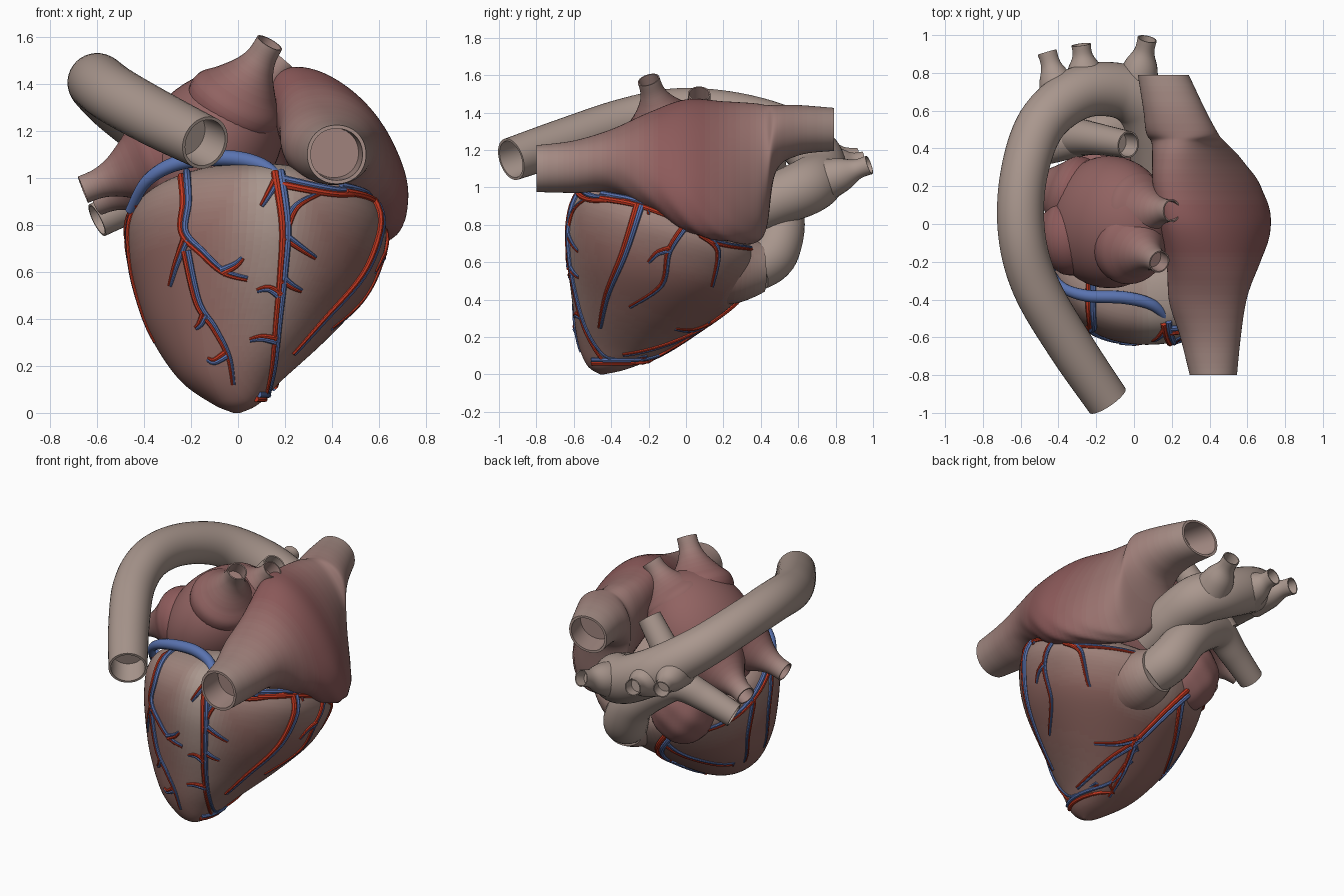
import bpy, bmesh, math
from mathutils import Vector as V
from mathutils.bvhtree import BVHTree

if "Cube" in bpy.data.objects:
    bpy.data.objects.remove(bpy.data.objects["Cube"])


def material(name, r, g, b):
    m = bpy.data.materials.new(name)
    m.diffuse_color = (r, g, b, 1)
    m.use_nodes = True
    m.node_tree.nodes["Principled BSDF"].inputs["Base Color"].default_value = m.diffuse_color
    return m


PALE, DARK, PINK = (.41, .32, .28), (.27, .13, .115), (.27, .105, .105)
VESSEL = material("vessel", .40, .31, .27)
RED = material("artery_red", .55, .04, .015)
BLUE = material("vein_blue", .10, .17, .43)


def ramp(name, a, b, n=24):
    return [material("%s_%d" % (name, i), *(p + (q - p) * i / (n - 1) for p, q in zip(a, b)))
            for i in range(n)]


MUSCLE, ATRIUM = ramp("muscle", DARK, PALE), ramp("atrium", PINK, PALE)


def spline(keys, n):
    """Catmull-Rom through tuples of any length, n steps per span."""
    k = [keys[0]] + list(keys) + [keys[-1]]
    out = []
    for i in range(1, len(k) - 2):
        for j in range(n):
            t = j / n
            out.append([.5 * (2 * b + (c - a) * t + (2 * a - 5 * b + 4 * c - d) * t * t
                        + (3 * b - a - 3 * c + d) * t ** 3)
                        for a, b, c, d in zip(*k[i - 1:i + 3])])
    return out + [list(keys[-1])]


def mean(ring):
    return sum(ring, V()) / len(ring)


def lip(rings):
    """Turn the last ring inward so the end reads as an open pipe."""
    c = mean(rings[-1])
    d = (mean(rings[-2]) - c).normalized()
    r = sum((p - c).length for p in rings[-1]) / len(rings[-1])
    return rings + [[c + (p - c) * .88 for p in rings[-1]],
                    [c + (p - c) * .84 + d * r * 1.3 for p in rings[-1]]]


def loft(name, rings, mats, open_start=False, open_end=False, paleness=None):
    if open_end:
        rings = lip(rings)
    if open_start:
        rings = lip(rings[::-1])[::-1]
    bm = bmesh.new()
    vs = [[bm.verts.new(p) for p in ring] for ring in rings]
    n = len(vs[0])
    for a, b in zip(vs, vs[1:]):
        for i in range(n):
            bm.faces.new((a[i], a[(i + 1) % n], b[(i + 1) % n], b[i]))
    bm.faces.new(vs[0])
    bm.faces.new(vs[-1])
    bmesh.ops.remove_doubles(bm, verts=bm.verts, dist=.0003)
    bmesh.ops.recalc_face_normals(bm, faces=bm.faces)
    mats = mats if isinstance(mats, list) else [mats]
    if paleness:
        for f in bm.faces:
            t = max(0, min(1, paleness(f.calc_center_median())))
            f.material_index = round(t * (len(mats) - 1))
    me = bpy.data.meshes.new(name)
    bm.to_mesh(me)
    bm.free()
    for m in mats:
        me.materials.append(m)
    ob = bpy.data.objects.new(name, me)
    bpy.context.collection.objects.link(ob)
    return ob


def tube(name, keys, mat, sides=28, steps=8, open_start=False, open_end=True, paleness=None):
    """Keys are (x, y, z, radius)."""
    pts = spline(keys, steps)
    ps = [V(p[:3]) for p in pts]
    rings, nrm = [], None
    for i, p in enumerate(ps):
        t = (ps[min(i + 1, len(ps) - 1)] - ps[max(i - 1, 0)]).normalized()
        nrm = t.orthogonal() if nrm is None else nrm - t * nrm.dot(t)
        nrm.normalize()
        b = t.cross(nrm)
        rings.append([p + (nrm * math.cos(a) + b * math.sin(a)) * pts[i][3] for a in angles(sides)])
    return loft(name, rings, mat, open_start, open_end, paleness)


def sup(c, n):
    return math.copysign(abs(c) ** (2 / n), c)


def angles(n):
    return [math.tau * k / n for k in range(n)]


# Ventricles: tilted rings from (front y, front z, back y, back z, left x, right x)
stations = [(-.46, 0, -.44, 0, -.02, .01), (-.53, .05, -.31, .03, -.11, .09),
            (-.58, .18, -.12, .11, -.25, .19), (-.61, .40, .09, .25, -.37, .38),
            (-.635, .62, .27, .39, -.435, .54), (-.635, .80, .36, .51, -.465, .61),
            (-.59, .95, .39, .62, -.47, .63), (-.49, 1.04, .34, .72, -.41, .56),
            (-.3, 1.06, .2, .82, -.25, .38), (-.1, 1.0, -.05, .97, 0, .05)]
rings = [[V(((l + r) / 2 + (r - l) / 2 * sup(math.cos(a), 2.15),
             (yf + yb) / 2 + (yb - yf) / 2 * sup(math.sin(a), 2.15),
             (zf + zb) / 2 + (zb - zf) / 2 * sup(math.sin(a), 2.15))) for a in angles(120)]
         for yf, zf, yb, zb, l, r in spline(stations, 10)]


def cone_fat(p):
    return 1.1 - (p - V((.17, .42, .56))).length / .3


def fat(p):
    groove = math.exp(-((p.x - .14) / .17) ** 2) * (p.z + .05) * max(0, min(1, -p.y / .3))
    rim = max(0, 1 - (1.05 - .4 * (p.y + .5) - p.z) / .35) * .6
    return max(groove, rim, cone_fat(p))


heart = loft("ventricles", rings, MUSCLE, paleness=fat)
bvh = BVHTree.FromPolygons([v.co.copy() for v in heart.data.vertices],
                           [list(p.vertices) for p in heart.data.polygons])
tube("outflow_cone", [(.19, .08, .6, .25), (.18, .26, .57, .195), (.16, .41, .575, .135)],
     MUSCLE, 40, open_end=False, paleness=fat)

# Right atrium with both caval ends: (y, centre x, centre z, half width, half height, skew)
stations = [(-.80, .42, 1.10, .125, .125, 0), (-.6, .405, 1.11, .16, .14, 0),
            (-.4, .39, 1.14, .205, .17, .1), (-.2, .42, 1.14, .23, .26, .35),
            (0, .43, 1.12, .24, .35, .48), (.2, .385, 1.085, .225, .375, .45),
            (.36, .325, 1.075, .2, .375, .28), (.43, .29, 1.11, .19, .33, .15),
            (.48, .255, 1.26, .19, .18, 0), (.6, .215, 1.305, .165, .135, 0),
            (.79, .155, 1.31, .135, .115, 0)]
rings = []
for y, cx, cz, rx, rz, skew in spline(stations, 8):
    ring = []
    for a in angles(72):
        low = max(0, -math.sin(a)) * min(1, skew * 4)
        w = 1 + .02 * low * math.sin(7 * a + 14 * y) * math.sin(26 * y + 3 * a)
        dz = rz * sup(math.sin(a), 2.1) * w
        ring.append(V((cx + rx * sup(math.cos(a), 2.1) * w - skew * dz, y, cz + dz)))
    rings.append(ring)
loft("right_atrium", rings, ATRIUM, True, True, lambda p: (abs(p.y + .02) - .1) * 1.1)


# Left atrium: rounded body, rear appendage and four flared veins
def blob(name, c, size, tilt, wrinkle):
    rings = []
    for i in range(33):
        p = math.pi * i / 32
        ring = []
        for a in angles(48):
            w = 1 + wrinkle * math.sin(6 * a + 2 * p) * math.sin(7 * p)
            q = V((size[0] * w * math.sin(p) * math.cos(a), size[1] * w * math.sin(p) * math.sin(a),
                   -size[2] * math.cos(p)))
            ring.append(V(c) + V((q.x * math.cos(tilt) + q.z * math.sin(tilt), q.y,
                                  q.z * math.cos(tilt) - q.x * math.sin(tilt))))
        rings.append(ring)
    loft(name, rings, ATRIUM, paleness=lambda p: .1)


blob("left_atrium", (-.13, .01, 1.12), (.28, .35, .38), .7, 0)
blob("left_atrial_appendage", (-.17, .27, .73), (.2, .19, .23), 0, .03)
for name, root, end in [("left_front", (-.2, -.06, 1.13), (-.66, -.08, .95)),
                        ("left_back", (-.2, .12, 1.05), (-.6, .24, .90)),
                        ("right_front", (-.08, -.08, 1.2), (.135, -.2, 1.575)),
                        ("right_back", (-.06, .07, 1.2), (.2, .07, 1.5))]:
    a, b = V(root), V(end)
    tube("pulmonary_vein_" + name, [(*a.lerp(b, t), r) for t, r in
         ((0, .14), (.2, .2), (.38, .2), (.53, .145), (.7, .09), (.85, .064), (1, .06))],
         ATRIUM, 32, 6, paleness=lambda p, a=a, b=b: .1 + ((p - a).length / (b - a).length - .6) * 1.4)

# Aorta and its arch branches
tube("aorta", [(.12, .28, .85, .13), (.1, .47, .93, .14), (.04, .64, 1.0, .15),
     (-.1, .71, 1.06, .145), (-.3, .69, 1.17, .14), (-.49, .53, 1.3, .13),
     (-.585, .25, 1.385, .125), (-.595, -.05, 1.405, .125), (-.52, -.33, 1.35, .125),
     (-.34, -.64, 1.25, .122), (-.14, -.935, 1.15, .115)], VESSEL, 36)
for i, (a, b) in enumerate([((.01, .72, 1.03), (.07, .98, 1.12)),
                            ((-.25, .72, 1.11), (-.28, .95, 1.14)),
                            ((-.38, .64, 1.17), (-.46, .91, 1.16))]):
    a, b = V(a), V(b)
    tube("arch_branch_%d" % (i + 1), [(*a, .12), (*a.lerp(b, .45), .09),
         (*a.lerp(b, .75), .054), (*b, .052)], VESSEL, 20, 5)

# Pulmonary trunk and two branches
tube("pulmonary_trunk", [(.165, .36, .57, .13), (.11, .46, .64, .135), (.02, .51, .79, .125),
     (-.12, .49, .91, .12), (-.27, .46, .97, .1), (-.42, .41, .91, .085),
     (-.6, .36, .82, .075)], VESSEL)
tube("pulmonary_branch", [(-.3, .46, .98, .1), (-.2, .45, 1.12, .085), (-.03, .42, 1.33, .072)],
     VESSEL)

# Coronary vessels: paths drawn in a view plane and projected on the ventricles
c, s = .92, .39
VIEWS = {"front": (V((1, 0, 0)), V((0, 0, 1)), V((0, -1, 0))),
         "right": (V((0, 1, 0)), V((0, 0, 1)), V((1, 0, 0))),
         "left": (V((0, 1, 0)), V((0, 0, 1)), V((-1, 0, 0))),
         "back": (V((-.788, .616, 0)), V((.616 * s, .788 * s, c)), V((.616 * c, .788 * c, -s)))}


def coronary(view, number, path, r):
    R, U, T = VIEWS[view]
    flat = spline(path, 7)
    for kind, side, mat in (("artery", .75, RED), ("vein", -.75, BLUE)):
        keys = []
        for i, (u, v) in enumerate(flat):
            a, b = flat[max(i - 1, 0)], flat[min(i + 1, len(flat) - 1)]
            d = V((b[0] - a[0], b[1] - a[1])).normalized()
            rad = r * (1 - .6 * i / len(flat))
            q = R * (u + d.y * rad * side) + U * (v - d.x * rad * side)
            hit, nor, _, _ = bvh.ray_cast(q + T * 3, -T)
            if hit is None:
                hit, nor, _, _ = bvh.find_nearest(q + T * V((.05, -.2, .5)).dot(T))
            keys.append((*(hit + nor * rad * .3), rad))
        tube("coronary_%s_%s_%d" % (kind, view, number), keys, mat, 8, 1, False, False)


tube("coronary_sinus", [(-.46, -.22, .86, .02), (-.385, -.33, .99, .026), (-.25, -.38, 1.065, .032),
     (-.05, -.39, 1.085, .034), (.1, -.43, 1.055, .03), (.19, -.52, .99, .018)], BLUE, 14, 6)
MAIN = {"front": [[(.19, .98), (.4, .94), (.56, .93), (.62, .86)],
                  [(.17, 1.02), (.2, .8), (.19, .6), (.17, .4), (.15, .2), (.12, .06)],
                  [(-.23, 1.03), (-.22, .9), (-.23, .77), (-.15, .68), (-.06, .6), (.04, .57)]],
        "right": [[(-.45, .95), (-.25, .91), (-.02, .82), (.15, .71), (.37, .67)],
                  [(-.25, .9), (-.33, .65), (-.42, .43), (-.46, .25)]],
        "back": [[(.32, .6), (.18, .46), (.01, .29), (-.15, .18), (-.33, .03)]],
        "left": [[(-.25, .9), (-.05, .77), (.15, .65), (.32, .58)]]}
TWIGS = {"front": [[(.2, .75), (.27, .70), (.33, .66)], [(.18, .5), (.13, .53), (.08, .52)],
                   [(.19, .57), (.23, .54), (.27, .52)], [(.16, .31), (.1, .32), (.05, .31)],
                   [(-.22, .74), (-.26, .64), (-.29, .54)], [(-.14, .42), (-.16, .38), (-.18, .36)],
                   [(-.07, .6), (-.01, .63), (.02, .66)], [(-.05, .25), (-.1, .22), (-.13, .23)],
                   [(.17, 1.0), (.13, .93), (.1, .88)], [(.2, .78), (.25, .88), (.36, .94)],
                   [(-.22, .69), (-.17, .47), (-.1, .36), (-.04, .24), (-.02, .12)]],
         "right": [[(0, .8), (-.09, .66), (-.13, .48), (-.3, .36)],
                   [(.08, .75), (.17, .66), (.14, .47)], [(-.08, .67), (-.15, .65), (-.2, .6)],
                   [(-.5, .07), (-.2, .08), (0, .18), (.13, .28)]],
         "back": [[(.04, .31), (-.1, .27), (-.24, .27)], [(.0, .28), (-.06, .12), (-.14, -.02)],
                  [(.27, .53), (.24, .3), (.18, .12)]],
         "left": [[(-.22, .88), (-.2, .6), (-.3, .3)], [(-.02, .75), (-.03, .5), (-.15, .25)]]}
for table, r in ((MAIN, .017), (TWIGS, .0125)):
    for view, paths in table.items():
        for i, path in enumerate(paths):
            coronary(view, i + (10 if table is TWIGS else 1), path, r)

# Smooth shading with crisp vessel lips
for ob in bpy.data.objects:
    ob.select_set(True)
bpy.context.view_layer.objects.active = heart
bpy.ops.object.shade_smooth_by_angle(angle=math.radians(42))
